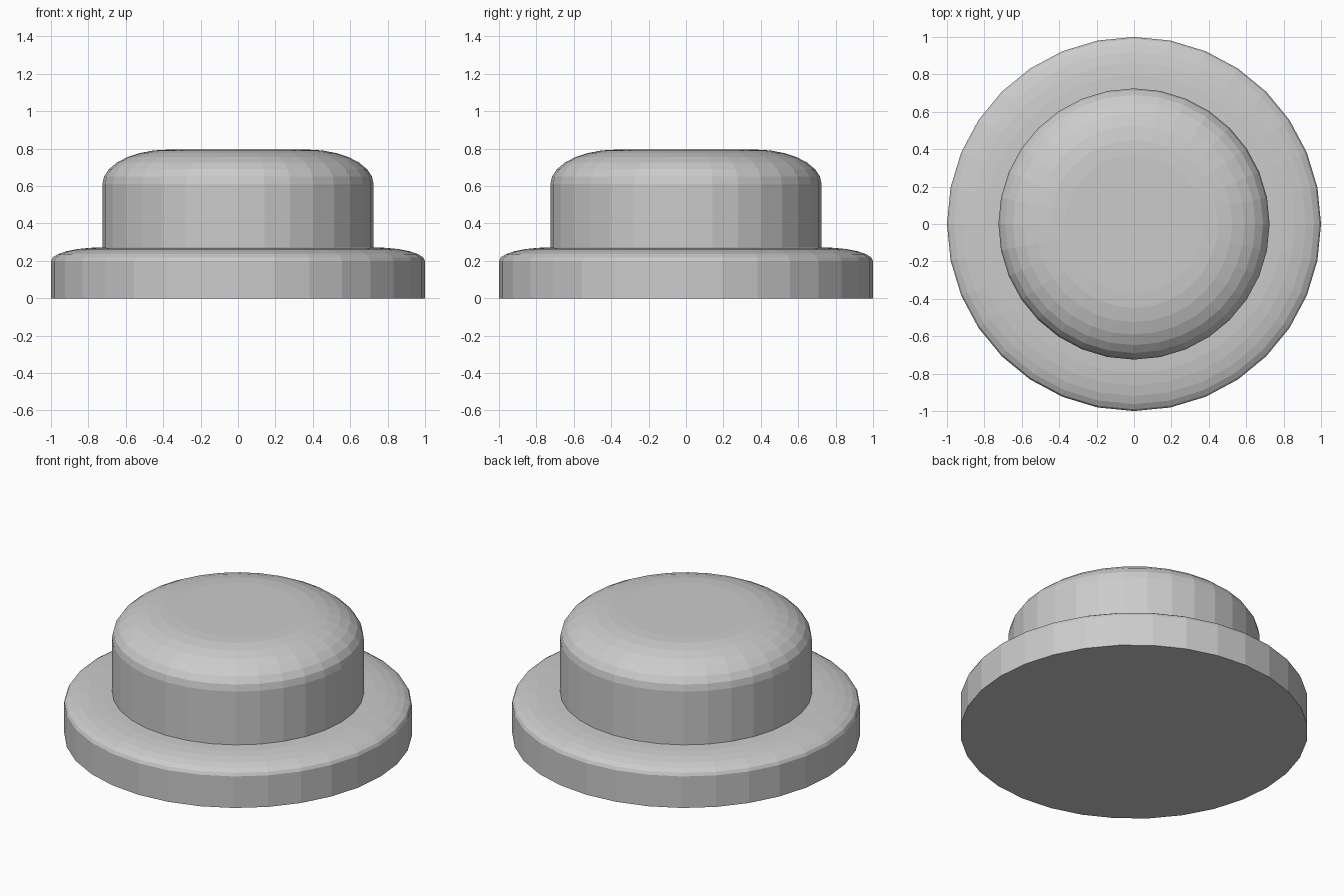
import bpy, bmesh
from math import sin, cos, pi

if "Cube" in bpy.data.objects:
    bpy.data.objects.remove(bpy.data.objects["Cube"])

SIDES = 32


def quarter(r_in, r_out, z_low, z_high, steps):
    """Elliptical rounding from the outer wall up to the inner flat."""
    return [(r_in + (r_out - r_in) * cos(i * pi / 2 / steps),
             z_low + (z_high - z_low) * sin(i * pi / 2 / steps))
            for i in range(steps + 1)]


def lathe(name, profile):
    """Revolve an (r, z) profile around z and cap both ends."""
    bm = bmesh.new()
    rings = [[bm.verts.new((r * cos(2 * pi * k / SIDES), r * sin(2 * pi * k / SIDES), z))
              for k in range(SIDES)] for r, z in profile]
    for a, b in zip(rings, rings[1:]):
        for k in range(SIDES):
            n = (k + 1) % SIDES
            bm.faces.new((a[k], a[n], b[n], b[k]))
    bm.faces.new(rings[0][::-1])
    bm.faces.new(rings[-1])
    mesh = bpy.data.meshes.new(name)
    bm.to_mesh(mesh)
    bm.free()
    obj = bpy.data.objects.new(name, mesh)
    bpy.context.collection.objects.link(obj)
    return obj


# Wide flange with a gently rounded shoulder, then the raised cap with a soft rim
flange = [(1.0, 0.0)] + quarter(0.725, 1.0, 0.2, 0.272, 6)
cap = quarter(0.37, 0.725, 0.61, 0.795, 7)
lathe("flanged_button", flange + cap)
